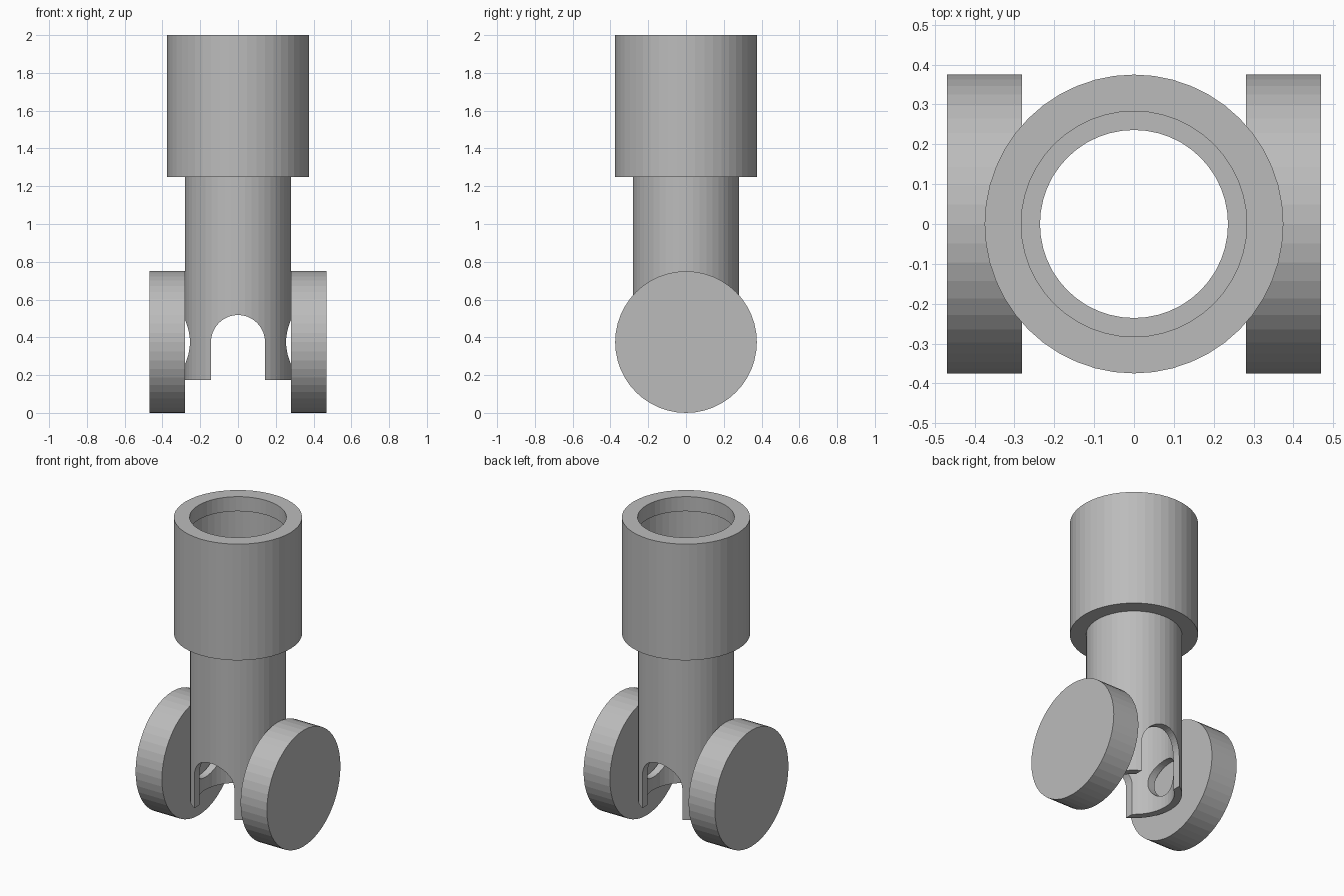
import bpy, bmesh, math
from mathutils import Matrix

cube = bpy.data.objects.get("Cube")
if cube:
    bpy.data.objects.remove(cube, do_unlink=True)

SIDES = 48
AXLE_Z = 0.375

grey = bpy.data.materials.new("plain grey")
grey.use_nodes = True
grey.diffuse_color = (0.5, 0.5, 0.5, 1)
grey.node_tree.nodes["Principled BSDF"].inputs["Base Color"].default_value = (0.5, 0.5, 0.5, 1)


def finish(name, bm):
    bmesh.ops.recalc_face_normals(bm, faces=bm.faces)
    mesh = bpy.data.meshes.new(name)
    bm.to_mesh(mesh)
    bm.free()
    mesh.materials.append(grey)
    obj = bpy.data.objects.new(name, mesh)
    bpy.context.collection.objects.link(obj)
    return obj


def lathe(name, profile):
    """Revolve a closed (radius, z) outline around the z axis."""
    bm = bmesh.new()
    verts = [bm.verts.new((r, 0, z)) for r, z in profile]
    edges = [bm.edges.new((a, b)) for a, b in zip(verts, verts[1:] + verts[:1])]
    bmesh.ops.spin(bm, geom=verts + edges, axis=(0, 0, 1), cent=(0, 0, 0),
                   angle=math.tau, steps=SIDES, use_merge=True)
    bmesh.ops.remove_doubles(bm, verts=bm.verts, dist=0.0001)
    return finish(name, bm)


def cross_cylinder(name, radius, length, x=0):
    """Cylinder lying along x at axle height."""
    bm = bmesh.new()
    place = Matrix.Translation((x, 0, AXLE_Z)) @ Matrix.Rotation(math.pi / 2, 4, "Y")
    bmesh.ops.create_cone(bm, cap_ends=True, segments=SIDES, radius1=radius,
                          radius2=radius, depth=length, matrix=place)
    return finish(name, bm)


def arch(name, radius, length):
    """Round-topped block running along y."""
    bm = bmesh.new()
    outline = [(radius, -0.1)]
    for i in range(25):
        a = math.pi * i / 24
        outline.append((radius * math.cos(a), AXLE_Z + radius * math.sin(a)))
    outline.append((-radius, -0.1))
    face = bm.faces.new([bm.verts.new((x, -length / 2, z)) for x, z in outline])
    grown = bmesh.ops.extrude_face_region(bm, geom=[face])["geom"]
    bmesh.ops.translate(bm, vec=(0, length, 0),
                        verts=[v for v in grown if isinstance(v, bmesh.types.BMVert)])
    return finish(name, bm)


def cut(target, cutter):
    cutter.hide_render = True
    mod = target.modifiers.new("cut", "BOOLEAN")
    mod.operation = "DIFFERENCE"
    mod.solver = "EXACT"
    mod.object = cutter
    bpy.context.view_layer.objects.active = target
    bpy.ops.object.modifier_apply(modifier=mod.name)
    bpy.data.objects.remove(cutter, do_unlink=True)


# Hollow stem with a wider socket that has an inner lip and a floor ledge
stem = lathe("socket_and_stem", [
    (0.281, 0.175), (0.281, 1.25), (0.375, 1.25), (0.375, 2.0), (0.283, 2.0),
    (0.283, 1.906), (0.328, 1.906), (0.328, 1.3), (0.236, 1.3), (0.236, 0.175)])

# Front-to-back slot and sideways axle hole
cut(stem, arch("slot_cutter", 0.143, 1))
cut(stem, cross_cylinder("axle_hole_cutter", 0.118, 1))

# Solid wheels on both sides
for name, side in (("left_wheel", 1), ("right_wheel", -1)):
    cross_cylinder(name, 0.375, 0.188, side * 0.375)
